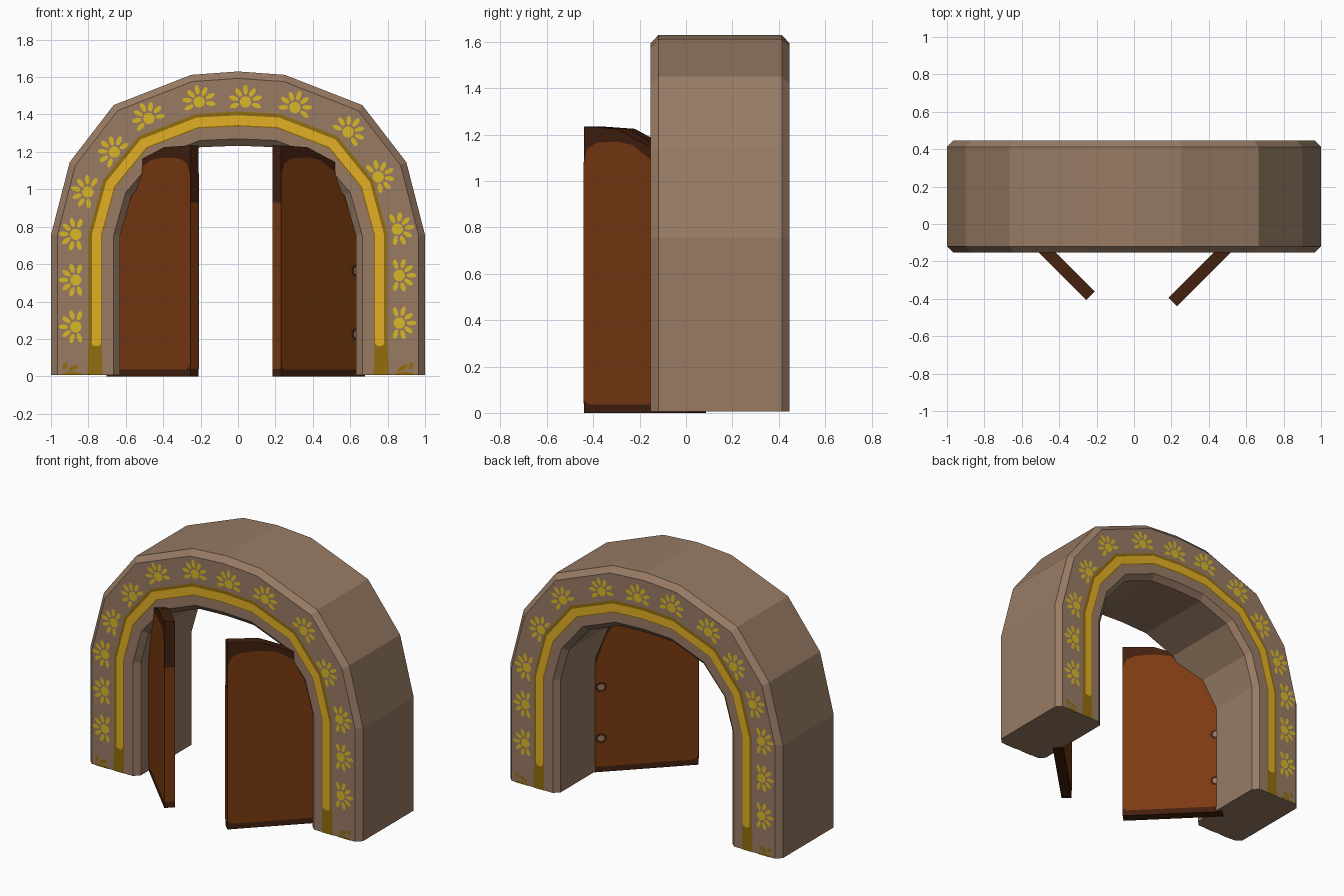
import bpy, bmesh, math
from mathutils import Vector

if "Cube" in bpy.data.objects:
    bpy.data.objects.remove(bpy.data.objects["Cube"])


def material(name, rgb):
    m = bpy.data.materials.new(name)
    lin = [((c / 255 + 0.055) / 1.055) ** 2.4 if c > 10 else c / 255 / 12.92 for c in rgb]
    m.diffuse_color = (*lin, 1)
    m.use_nodes = True
    m.node_tree.nodes["Principled BSDF"].inputs["Base Color"].default_value = m.diffuse_color
    return m


STONE = material("taupe_stone", (152, 123, 100))
GOLD = material("gold_paint", (226, 176, 38))
FLOWER = material("yellow_paint", (216, 184, 38))
OCHRE = material("dark_gold_paint", (145, 109, 14))
WOOD = material("brown_wood", (124, 58, 17))
DARK = material("dark_wood", (66, 32, 14))


def make(name, verts, faces, mat, solid=True):
    me = bpy.data.meshes.new(name)
    bm = bmesh.new()
    vs = [bm.verts.new(v) for v in verts]
    for f in faces:
        bm.faces.new([vs[i] for i in f])
    if solid:
        bmesh.ops.recalc_face_normals(bm, faces=bm.faces)
    bm.to_mesh(me)
    bm.free()
    me.materials.append(mat)
    ob = bpy.data.objects.new(name, me)
    bpy.context.collection.objects.link(ob)
    return ob


def plates(name, polys, mat, normal):
    """Flat painted shapes, all facing the given direction."""
    verts, faces = [], []
    for p in polys:
        p = [Vector(v) for v in p]
        n = sum((a.cross(b) for a, b in zip(p, p[1:] + p[:1])), Vector())
        if n.dot(Vector(normal)) < 0:
            p.reverse()
        faces.append(range(len(verts), len(verts) + len(p)))
        verts += p
    make(name, verts, faces, mat, False)


# Arch: matching outer and inner outlines, from right foot over to left foot
BASE, FRONT, BACK, BEV = 0.006, -0.153, 0.447, 0.034
half_out = [(1, BASE), (1, 0.755), (0.9, 1.145), (0.665, 1.45), (0.25, 1.612)]
half_in = [(0.63, BASE), (0.63, 0.755), (0.57, 0.965), (0.42, 1.14), (0.2, 1.225)]


def full(half, top):
    return half + [(0, top)] + [(-x, z) for x, z in reversed(half)]


outer, inner = full(half_out, 1.63), full(half_in, 1.233)


def across(i, t):
    (a, b), (c, d) = outer[i], inner[i]
    return a + (c - a) * t, b + (d - b) * t


B = 0.093
section = [(0, FRONT + BEV), (B, FRONT), (1 - B, FRONT), (1, FRONT + BEV),
           (1, BACK - BEV), (1 - B, BACK), (B, BACK), (0, BACK - BEV)]
n = len(outer)
verts = []
for i in range(n):
    for t, y in section:
        x, z = across(i, t)
        verts.append((x, y, z))
faces = [(i * 8 + k, i * 8 + (k + 1) % 8, i * 8 + 8 + (k + 1) % 8, i * 8 + 8 + k)
         for i in range(n - 1) for k in range(8)]
faces += [range(8), range(n * 8 - 8, n * 8)]
make("arch", verts, faces, STONE)


# Painted decoration on the front and back of the arch
def ellipse(cx, cz, a, b, ang, y, count=10):
    c, s = math.cos(ang), math.sin(ang)
    pts = []
    for k in range(count):
        u, v = a * math.cos(k * math.tau / count), b * math.sin(k * math.tau / count)
        pts.append((cx + u * c - v * s, y, max(BASE, cz + u * s + v * c)))
    return pts


def flower(cx, cz, ang, y):
    """Round centre with petals fanned towards the outside of the arch."""
    ox, oz = cx - 0.018 * math.cos(ang), cz - 0.018 * math.sin(ang)
    shapes = [ellipse(ox, oz, 0.031, 0.031, 0, y)]
    for k in range(-3, 4):
        a = ang + math.radians(36) * k
        r = 0.066 if k % 2 == 0 else 0.062
        shapes.append(ellipse(ox + r * math.cos(a), oz + r * math.sin(a), 0.027, 0.013, a, y, 8))
    return shapes


def strip(t0, t1, foot, y):
    """Band following the arch, starting at height foot."""
    def row(i, t):
        x, z = across(i, t)
        return (x, y, foot if i in (0, n - 1) else z)
    return [[row(i, t0), row(i, t1), row(i + 1, t1), row(i + 1, t0)] for i in range(n - 1)]


FLOWERS = [(-0.885, 0.265, 180), (-0.885, 0.515, 180), (-0.885, 0.76, 178), (-0.82, 0.99, 165),
           (-0.675, 1.21, 140), (-0.485, 1.395, 118), (-0.21, 1.485, 100), (0.04, 1.485, 90),
           (0.31, 1.455, 72), (0.6, 1.32, 50), (0.765, 1.075, 28), (0.87, 0.79, 8),
           (0.88, 0.54, 0), (0.88, 0.285, 0)]

for side, face, d in (("front", FRONT, -1), ("back", BACK, 1)):
    y1, y2 = face + d * 0.003, face + d * 0.006
    nrm = (0, d, 0)
    feet = [[(s * 0.725, y1, BASE), (s * 0.805, y1, BASE), (s * 0.8, y1, 0.17), (s * 0.728, y1, 0.17)]
            for s in (-1, 1)]
    plates(side + "_band_outline", strip(0.54, 0.74, 0.17, y1) + feet, OCHRE, nrm)
    tips = [ellipse(s * 0.758, 0.18, 0.025, 0.02, 0, y2) for s in (-1, 1)]
    plates(side + "_gold_band", strip(0.59, 0.722, 0.18, y2) + tips, GOLD, nrm)
    plates(side + "_flowers", [p for x, z, a in FLOWERS for p in flower(x, z, math.radians(a), y1)],
           FLOWER, nrm)
    stains = []
    for s in (-1, 1):
        stains += [ellipse(s * 0.89, 0.01, 0.055, 0.014, 0, y1), ellipse(s * 0.88, 0.045, 0.03, 0.013, 0.5, y1),
                   ellipse(s * 0.925, 0.055, 0.02, 0.012, 1.2, y1)]
    plates(side + "_foot_stains", stains, OCHRE, nrm)

# Doors: swung open 45 degrees, u runs from the free edge to the hinge
R, THICK = math.sqrt(0.5), 0.064
door_outline = [(0, 0), (0.635, 0), (0.635, 0.755), (0.57, 0.965), (0.42, 1.14), (0.2, 1.225), (0, 1.235)]
panel_outline = [(0, 0.055), (0.03, 0.037), (0.62, 0.037), (0.635, 0.05), (0.635, 0.7), (0.56, 0.91),
                 (0.42, 1.085), (0.3, 1.155), (0.2, 1.17), (0.08, 1.165), (0.025, 1.14), (0, 1.08)]

for label, s, bx, by in (("right", 1, 0.185, -0.395), ("left", -1, -0.21, -0.362)):
    def at(u, z, w):
        return (bx + s * R * (u + w), by + R * (u - w), z)

    m = len(door_outline)
    verts = [at(u, z, w) for w in (0, THICK) for u, z in door_outline]
    faces = [range(m), range(m, 2 * m)] + [(k, (k + 1) % m, m + (k + 1) % m, m + k) for k in range(m)]
    make(label + "_door", verts, faces, DARK)
    # Wood panels over the dark edging, plus hinge bolts
    for side, w, d, hu in (("outer", THICK, 1, 0.565), ("inner", 0, -1, 0.595)):
        nrm = (s * R * d, -R * d, 0)
        plates(f"{label}_door_{side}_panel", [[at(u, z, w + d * 0.002) for u, z in panel_outline]], WOOD, nrm)
        for part, rad, off, mat in (("hinge_hole", 0.038, 0.004, DARK), ("hinge_bolt", 0.022, 0.006, STONE)):
            discs = [[at(hu + rad * math.cos(k * math.tau / 10), hz + rad * 0.9 * math.sin(k * math.tau / 10),
                         w + d * off) for k in range(10)] for hz in (0.225, 0.565)]
            plates(f"{label}_door_{side}_{part}", discs, mat, nrm)
    plates(label + "_door_free_edge", [[at(-0.002, z, w) for z, w in
           ((0.04, 0), (0.04, THICK), (0.93, THICK), (0.93, 0))]], WOOD, (-s * R, -R, 0))
